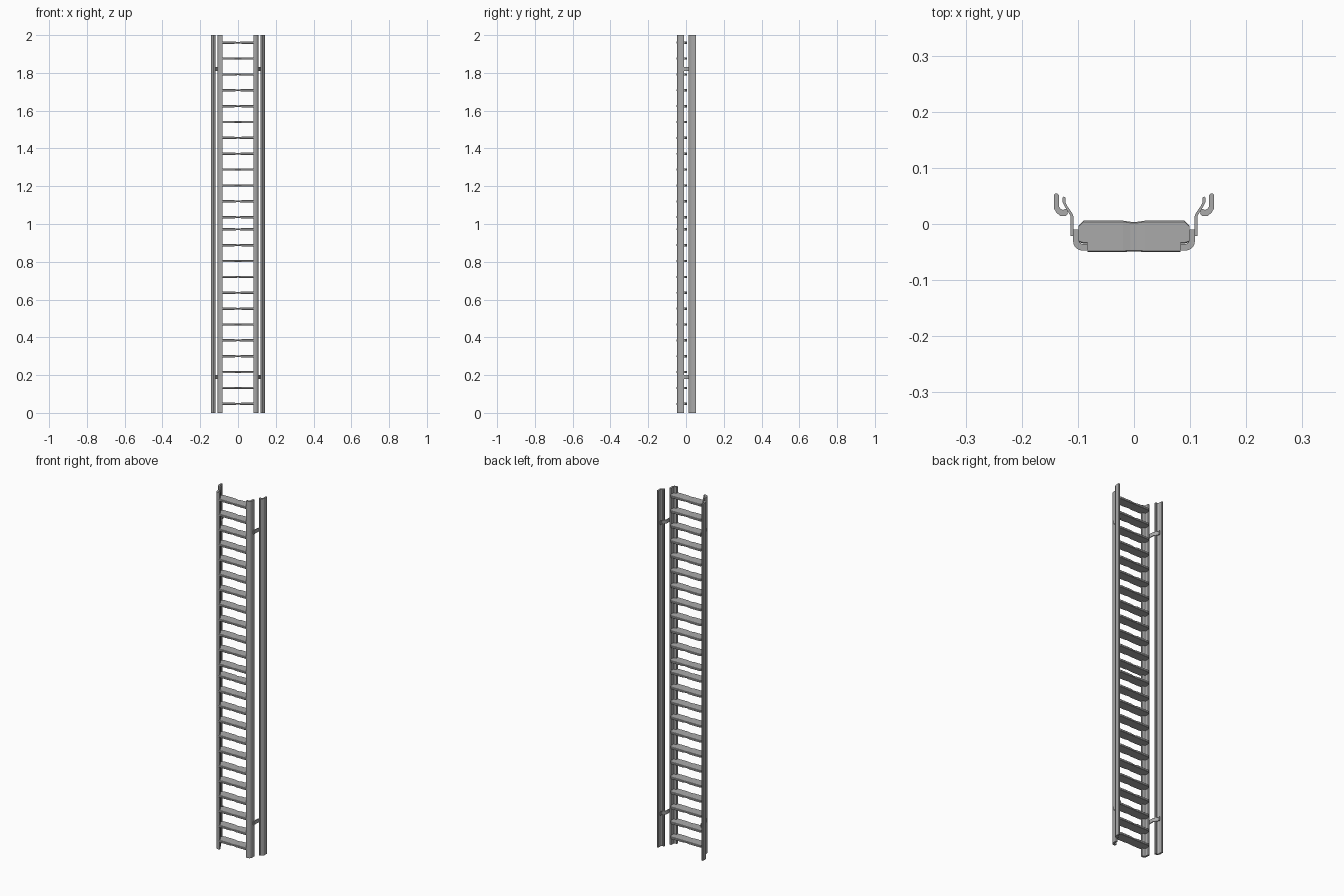
import bpy, bmesh

cube = bpy.data.objects.get("Cube")
if cube:
    bpy.data.objects.remove(cube, do_unlink=True)

metal = bpy.data.materials.new("grey_metal")
metal.use_nodes = True
GREY = (0.40, 0.40, 0.40, 1)
metal.diffuse_color = GREY
metal.node_tree.nodes["Principled BSDF"].inputs["Base Color"].default_value = GREY


def finish(name, bm, smooth=True):
    bmesh.ops.recalc_face_normals(bm, faces=bm.faces)
    mesh = bpy.data.meshes.new(name)
    bm.to_mesh(mesh)
    bm.free()
    mesh.materials.append(metal)
    obj = bpy.data.objects.new(name, mesh)
    bpy.context.collection.objects.link(obj)
    if smooth:
        bpy.ops.object.select_all(action='DESELECT')
        obj.select_set(True)
        bpy.context.view_layer.objects.active = obj
        bpy.ops.object.shade_smooth_by_angle()
    return obj


def extrude_outline(name, outline, z0, z1, side=1):
    """Raise a closed plan outline from z0 to z1, mirrored when side is -1."""
    bm = bmesh.new()
    face = bm.faces.new([bm.verts.new((side * x, y, z0)) for x, y in outline])
    raised = bmesh.ops.extrude_face_region(bm, geom=[face])
    tops = [v for v in raised["geom"] if isinstance(v, bmesh.types.BMVert)]
    bmesh.ops.translate(bm, verts=tops, vec=(0, 0, z1 - z0))
    return finish(name, bm)


# Plan outlines for the left-hand side
STRINGER = [(0.109, -0.010), (0.109, -0.028), (0.107, -0.038), (0.102, -0.044),
            (0.095, -0.047), (0.083, -0.047), (0.083, -0.036), (0.092, -0.036),
            (0.097, -0.033), (0.099, -0.028), (0.099, -0.010)]
HANDRAIL = [(0.143, 0.052), (0.141, 0.054), (0.136, 0.054), (0.134, 0.052),
            (0.134, 0.032), (0.131, 0.027), (0.127, 0.025), (0.122, 0.027),
            (0.119, 0.025), (0.118, 0.018), (0.122, 0.014), (0.131, 0.014),
            (0.138, 0.020), (0.143, 0.028)]
BRACKET = [(0.108, -0.021), (0.113, -0.021), (0.113, 0.014), (0.117, 0.021),
           (0.124, 0.032), (0.127, 0.038), (0.127, 0.047), (0.125, 0.049),
           (0.122, 0.047), (0.122, 0.038), (0.119, 0.032), (0.110, 0.019),
           (0.108, 0.014)]

for label, side in (("left", 1), ("right", -1)):
    extrude_outline(label + "_stringer", STRINGER, 0, 2, side)
    extrude_outline(label + "_handrail", HANDRAIL, 0, 2, side)
    for level, z in (("lower", 0.19), ("upper", 1.82)):
        extrude_outline(f"{label}_{level}_bracket", BRACKET, z - 0.01, z + 0.01, side)

# Tread stations: x, front y, back y, half thickness (narrowed at the middle)
HALF = [(0.0, -0.049, 0.004, 0.0045), (0.006, -0.049, 0.004, 0.0045),
        (0.020, -0.050, 0.006, 0.006), (0.083, -0.050, 0.006, 0.006),
        (0.0831, -0.035, 0.006, 0.006), (0.090, -0.035, 0.006, 0.006),
        (0.099, -0.032, -0.003, 0.006)]
STATIONS = [(-x, f, b, h) for x, f, b, h in reversed(HALF[1:])] + HALF


def tread(name, z):
    bm = bmesh.new()
    rings = []
    for x, front, back, h in STATIONS:
        bev = 0.002
        section = [(front, -h + bev), (front + bev, -h), (back - bev, -h), (back, -h + bev),
                   (back, h - bev), (back - bev, h), (front + bev, h), (front, h - bev)]
        rings.append([bm.verts.new((x, y, z + dz)) for y, dz in section])
    for a, b in zip(rings, rings[1:]):
        for i in range(len(a)):
            j = (i + 1) % len(a)
            bm.faces.new((a[i], a[j], b[j], b[i]))
    bm.faces.new(rings[0])
    bm.faces.new(rings[-1])
    finish(name, bm, smooth=False)


# Two flights of twelve treads
for flight, base in (("lower", 0.048), ("upper", 1.036)):
    for i in range(12):
        tread(f"{flight}_tread_{i + 1}", base + i * 0.084)
